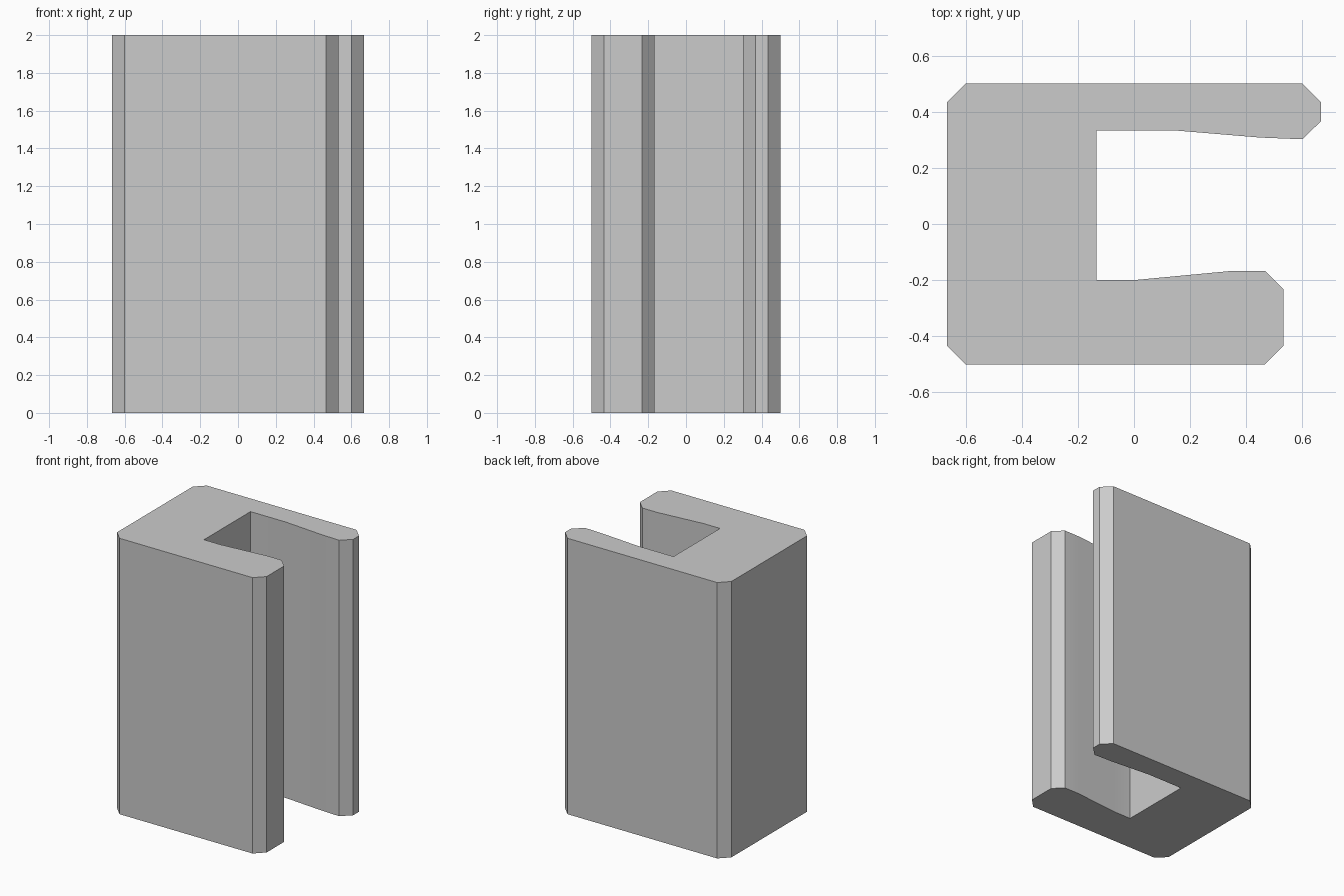
import bpy
import bmesh
from math import radians

default = bpy.data.objects.get("Cube")
if default:
    bpy.data.objects.remove(default, do_unlink=True)

HEIGHT = 2.0

# Single grey material
grey = bpy.data.materials.new("plain_grey")
grey.use_nodes = True
colour = (0.6, 0.6, 0.6, 1.0)
grey.diffuse_color = colour
grey.node_tree.nodes["Principled BSDF"].inputs["Base Color"].default_value = colour

# Chamfered C-shaped cross-section, counter-clockwise from above
outer_wall = [(-0.6, 0.5), (-0.667, 0.433), (-0.667, -0.433), (-0.6, -0.5)]
front_arm = [(0.467, -0.5), (0.533, -0.433), (0.533, -0.233), (0.467, -0.167),
             (0.35, -0.167), (0.0, -0.2), (-0.133, -0.2)]
back_arm = [(-0.133, 0.333), (0.15, 0.333), (0.45, 0.308), (0.6, 0.302),
            (0.667, 0.367), (0.667, 0.433), (0.6, 0.5)]
profile = outer_wall + front_arm + back_arm

# Extrude the section to full height
bm = bmesh.new()
base = bm.faces.new([bm.verts.new((x, y, 0)) for x, y in profile])
result = bmesh.ops.extrude_face_region(bm, geom=[base], use_keep_orig=True)
top = [g for g in result["geom"] if isinstance(g, bmesh.types.BMVert)]
bmesh.ops.translate(bm, verts=top, vec=(0, 0, HEIGHT))
bmesh.ops.recalc_face_normals(bm, faces=bm.faces[:])
mesh = bpy.data.meshes.new("channel_clip")
bm.to_mesh(mesh)
bm.free()
mesh.materials.append(grey)

clip = bpy.data.objects.new("channel_clip", mesh)
bpy.context.collection.objects.link(clip)

# Soften the gentle bends inside the arms, keep the chamfers crisp
bpy.ops.object.select_all(action="DESELECT")
clip.select_set(True)
bpy.context.view_layer.objects.active = clip
bpy.ops.object.shade_smooth_by_angle(angle=radians(30))
